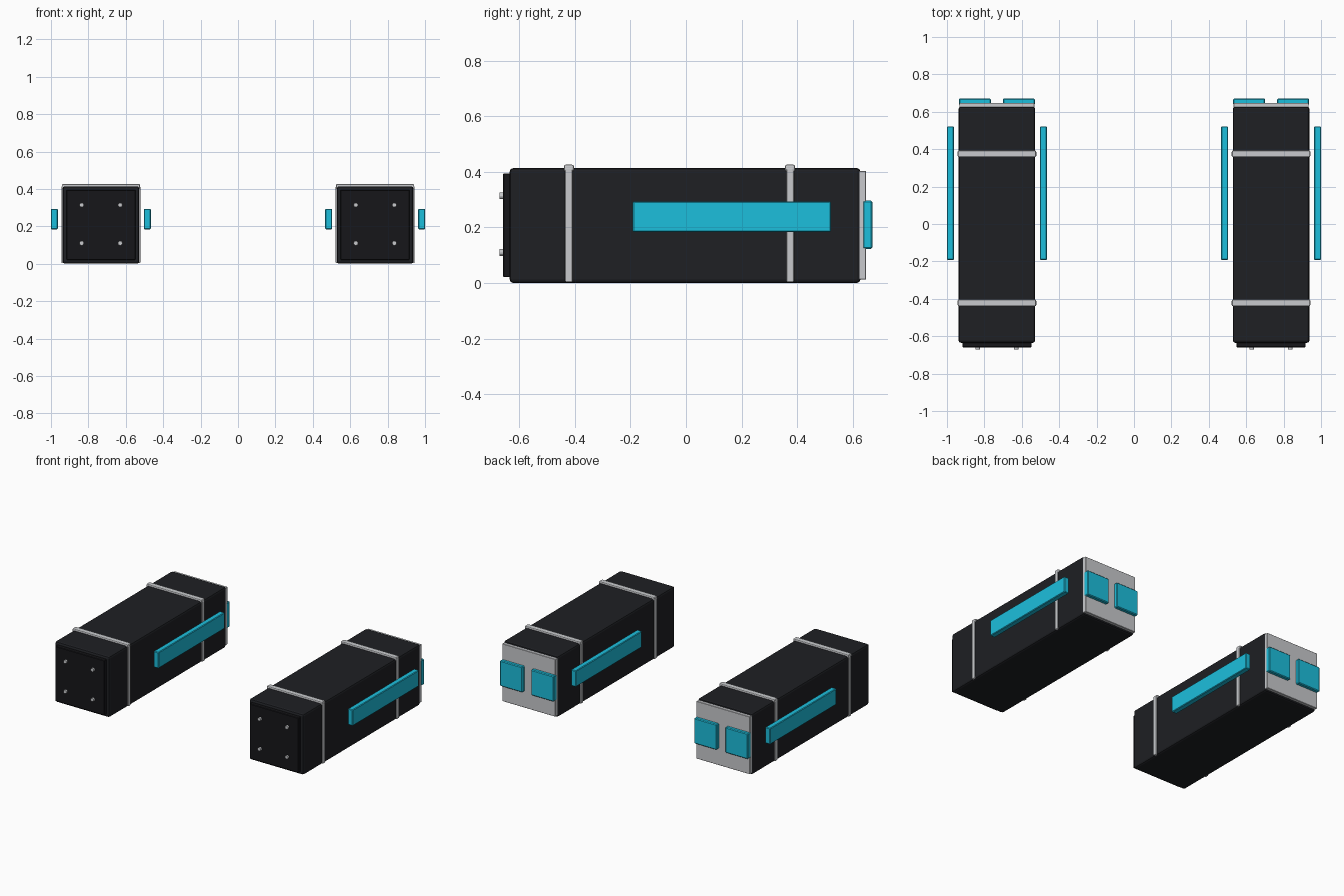
import bpy, bmesh
from math import pi
from mathutils import Matrix

if "Cube" in bpy.data.objects:
    bpy.data.objects.remove(bpy.data.objects["Cube"])


def material(name, rgb):
    m = bpy.data.materials.new(name)
    m.diffuse_color = (*rgb, 1)
    m.use_nodes = True
    m.node_tree.nodes["Principled BSDF"].inputs["Base Color"].default_value = m.diffuse_color
    return m


BLACK = material("matt_black", (0.013, 0.014, 0.017))
DARK = material("end_cap_black", (0.008, 0.008, 0.010))
CYAN = material("cyan", (0.012, 0.52, 0.72))
METAL = material("pale_metal", (0.58, 0.59, 0.61))


def finish(name, bm, mat):
    me = bpy.data.meshes.new(name)
    bm.to_mesh(me)
    bm.free()
    me.materials.append(mat)
    ob = bpy.data.objects.new(name, me)
    bpy.context.collection.objects.link(ob)
    return ob


def box(name, x, y, z, mat, bevel=0.0, segments=1):
    """Box from (min, max) ranges with bevelled edges."""
    bm = bmesh.new()
    size = [b - a for a, b in (x, y, z)]
    mid = [(a + b) / 2 for a, b in (x, y, z)]
    bmesh.ops.create_cube(bm, size=1,
                          matrix=Matrix.Translation(mid) @ Matrix.Diagonal((*size, 1)))
    if bevel:
        bmesh.ops.bevel(bm, geom=bm.edges[:], offset=bevel, segments=segments,
                        profile=0.5, affect='EDGES')
    return finish(name, bm, mat)


def bolt(name, x, y, z):
    bm = bmesh.new()
    bmesh.ops.create_cone(bm, cap_ends=True, segments=12, radius1=0.012, radius2=0.012,
                          depth=0.018,
                          matrix=Matrix.Translation((x, y, z)) @ Matrix.Rotation(pi / 2, 4, 'X'))
    return finish(name, bm, METAL)


def pod(side, cx):
    def span(a, b):
        return (cx + a, cx + b)

    # Main body
    box(side + "_body", span(-0.205, 0.205), (-0.635, 0.628), (0, 0.414), BLACK, 0.013, 2)

    # Front cap with four bolts
    box(side + "_front_cap", span(-0.185, 0.185), (-0.659, -0.62), (0.021, 0.395), DARK, 0.003)
    for i, dx in enumerate((-0.103, 0.103)):
        for j, z in enumerate((0.110, 0.314)):
            bolt(f"{side}_bolt_{i}{j}", cx + dx, -0.663, z)

    # Rear plate with two glowing panels
    box(side + "_rear_plate", span(-0.201, 0.201), (0.615, 0.648), (0.012, 0.404), METAL, 0.002)
    for s in (-1, 1):
        a, b = sorted((s * 0.032, s * 0.203))
        box(f"{side}_rear_panel_{s}", span(a, b), (0.636, 0.671), (0.123, 0.297), CYAN, 0.005)

    # Straps over the top and down both sides
    for n, y in (("front", -0.422), ("rear", 0.375)):
        box(f"{side}_{n}_strap_top", span(-0.209, 0.209), (y - 0.018, y + 0.018),
            (0.402, 0.426), METAL, 0.006, 2)
        for s in (-1, 1):
            a, b = sorted((s * 0.195, s * 0.211))
            box(f"{side}_{n}_strap_side_{s}", span(a, b), (y - 0.013, y + 0.013),
                (0.003, 0.414), METAL, 0.004, 2)

    # Side strips standing off the body
    for s in (-1, 1):
        a, b = sorted((s * 0.230, s * 0.267))
        box(f"{side}_side_strip_{s}", span(a, b), (-0.192, 0.522), (0.184, 0.294), CYAN, 0.004)


pod("left", -0.733)
pod("right", 0.733)
